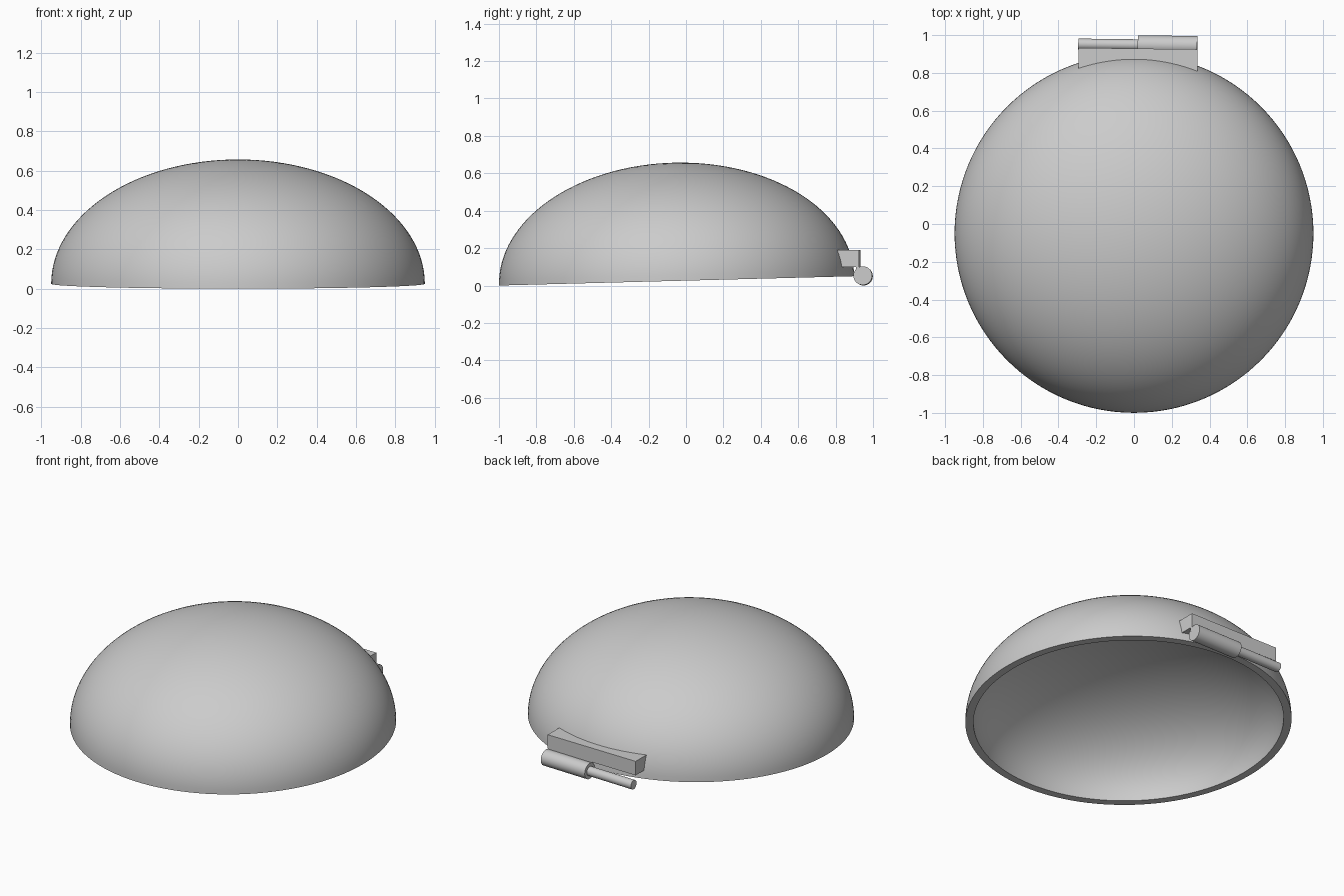
import bpy, bmesh, math
from mathutils import Matrix, Vector

if "Cube" in bpy.data.objects:
    bpy.data.objects.remove(bpy.data.objects["Cube"])

grey = bpy.data.materials.new("plain grey")
grey.diffuse_color = (0.6, 0.6, 0.6, 1)
grey.use_nodes = True
grey.node_tree.nodes["Principled BSDF"].inputs["Base Color"].default_value = grey.diffuse_color

R, H = 0.95, 0.632
R_IN, H_IN = 0.903, 0.50
CENTRE = Vector((0, -0.05, 0.025))
TILT = math.radians(1.5)


def make(name, bm, smooth=True):
    bmesh.ops.recalc_face_normals(bm, faces=bm.faces)
    me = bpy.data.meshes.new(name)
    bm.to_mesh(me)
    bm.free()
    me.materials.append(grey)
    ob = bpy.data.objects.new(name, me)
    bpy.context.collection.objects.link(ob)
    if smooth:
        bpy.ops.object.select_all(action='DESELECT')
        ob.select_set(True)
        bpy.context.view_layer.objects.active = ob
        bpy.ops.object.shade_smooth_by_angle(angle=math.radians(30))
    return ob


# Hollow dome: outer and inner elliptical arcs, revolved into a shell
N, SEG = 32, 128
arc = [math.pi / 2 * i / N for i in range(N + 1)]
outer = [(R * math.sin(a), H * math.cos(a)) for a in arc]
inner = [(R_IN * math.sin(a), H_IN * math.cos(a)) for a in reversed(arc)]
bm = bmesh.new()
vs = [bm.verts.new((r, 0, z)) for r, z in outer + inner]
es = [bm.edges.new(p) for p in zip(vs, vs[1:])]
bmesh.ops.spin(bm, geom=vs + es, axis=(0, 0, 1), cent=(0, 0, 0),
               angle=2 * math.pi, steps=SEG)
bmesh.ops.remove_doubles(bm, verts=bm.verts, dist=1e-4)
dome = make("dome_shell", bm)
dome.location = CENTRE
dome.rotation_euler = (TILT, 0, 0)


def dome_back(x, z):
    """y of the outer dome surface at the back, for given x and z"""
    y = 0.85
    for _ in range(4):
        h = z - CENTRE.z - math.sin(TILT) * (y - CENTRE.y)
        y = CENTRE.y + R * math.sqrt(1 - (h / H) ** 2 - (x / R) ** 2)
    return y


# Hinge leaf: a block whose inner side follows the dome
X0, XM, X1 = -0.295, 0.02, 0.335
SLOPE = -0.012
bm = bmesh.new()
rings = []
for i in range(25):
    x = X0 + (X1 - X0) * i / 24
    back = 0.925 + SLOPE * (x - X1)
    pts = [(back, 0.10), (back, 0.19), (dome_back(x, 0.19) - 0.004, 0.19),
           (dome_back(x, 0.10) - 0.004, 0.10)]
    rings.append([bm.verts.new((x, y, z)) for y, z in pts])
for a, b in zip(rings, rings[1:]):
    for k in range(4):
        bm.faces.new((a[k], a[(k + 1) % 4], b[(k + 1) % 4], b[k]))
bm.faces.new(rings[0])
bm.faces.new(rings[-1])
make("hinge_leaf", bm)


def hinge_rod(name, xa, xb, radius):
    """cylinder along the slightly turned hinge axis"""
    a, b = (Vector((x, 0.945 + SLOPE * (x - X1), 0.053 + 0.009 * (x - X1)))
            for x in (xa, xb))
    bm = bmesh.new()
    turn = (b - a).to_track_quat('Z', 'Y').to_matrix().to_4x4()
    bmesh.ops.create_cone(bm, cap_ends=True, segments=48, radius1=radius,
                          radius2=radius, depth=(b - a).length,
                          matrix=Matrix.Translation((a + b) / 2) @ turn)
    make(name, bm)


# Hinge barrel and its exposed pin
hinge_rod("hinge_barrel", XM, X1, 0.05)
hinge_rod("hinge_pin", X0, XM + 0.02, 0.029)

# Narrow web joining the barrel to the leaf
bm = bmesh.new()
bmesh.ops.create_cube(bm, size=1, matrix=Matrix.Translation(((XM + X1) / 2, 0.919, 0.09))
                      @ Matrix.Rotation(SLOPE, 4, 'Z')
                      @ Matrix.Diagonal((X1 - XM, 0.014, 0.03, 1)))
make("hinge_web", bm, smooth=False)
